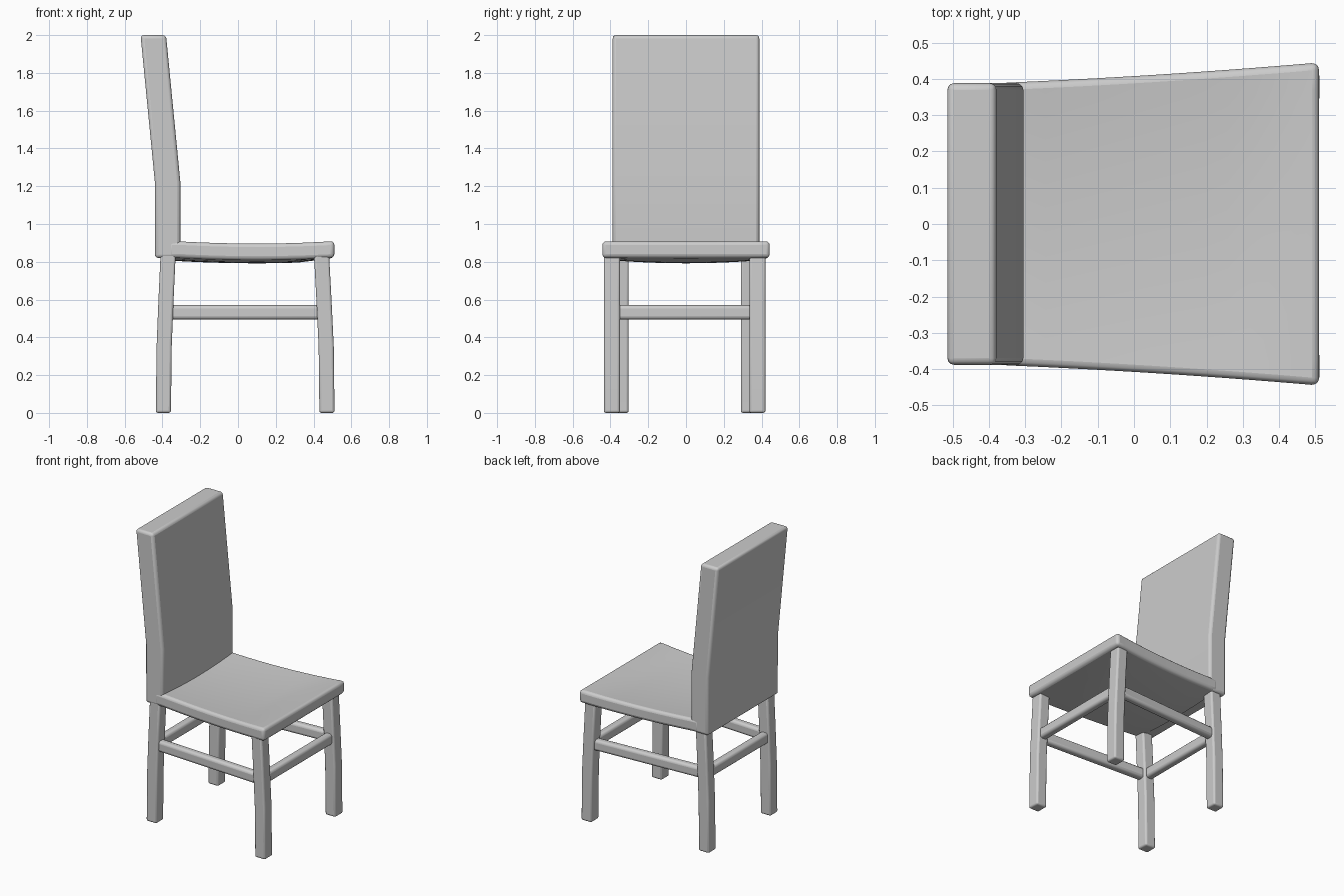
import bpy, bmesh
from mathutils import Vector

if "Cube" in bpy.data.objects:
    bpy.data.objects.remove(bpy.data.objects["Cube"])


def finish(name, bm, bevel, segments=3):
    """Turn a bmesh into a softly rounded, smooth-shaded object."""
    bmesh.ops.recalc_face_normals(bm, faces=bm.faces)
    mesh = bpy.data.meshes.new(name)
    bm.to_mesh(mesh)
    bm.free()
    ob = bpy.data.objects.new(name, mesh)
    bpy.context.collection.objects.link(ob)
    mod = ob.modifiers.new("rounding", 'BEVEL')
    mod.width, mod.segments = bevel, segments
    mod.limit_method, mod.angle_limit = 'ANGLE', 0.7
    bpy.ops.object.select_all(action='DESELECT')
    ob.select_set(True)
    bpy.context.view_layer.objects.active = ob
    bpy.ops.object.shade_smooth_by_angle(angle=0.6)
    return ob


def loft(name, rings, bevel):
    """Skin a list of equal-length point rings and cap the ends."""
    bm = bmesh.new()
    loops = [[bm.verts.new(p) for p in ring] for ring in rings]
    n = len(loops[0])
    for a, b in zip(loops, loops[1:]):
        for i in range(n):
            j = (i + 1) % n
            bm.faces.new((a[i], a[j], b[j], b[i]))
    bm.faces.new(loops[0])
    bm.faces.new(loops[-1])
    return finish(name, bm, bevel)


def leg(name, y, width, path):
    w, d = width / 2, 0.04
    loft(name, [[(x - d, y - w, z), (x + d, y - w, z), (x + d, y + w, z), (x - d, y + w, z)]
                for x, z in path], 0.012)


def rail(name, p, q, thick=0.055, low=0.495, high=0.57):
    p, q = Vector(p), Vector(q)
    d = (q - p).normalized()
    side = Vector((-d.y, d.x)) * thick / 2
    ring = lambda c: [(*(c + side), low), (*(c - side), low), (*(c - side), high), (*(c + side), high)]
    loft(name, [ring(p), ring(q)], 0.018)


# Dished seat, wider at the front
def half_width(x):
    t = (x + 0.44) / 0.95
    return 0.386 + 0.036 * t + 0.023 * t * t


bm = bmesh.new()
NX, NY, X0, X1 = 14, 12, -0.37, 0.51
layers = []
for base in (0.822, 0.91):
    grid = []
    for i in range(NX + 1):
        x = X0 + (X1 - X0) * i / NX
        sag = max(0, 1 - ((x - 0.1) / 0.42) ** 2)
        row = []
        for j in range(NY + 1):
            v = -1 + 2 * j / NY
            dip = 0.012 * sag + 0.018 * (1 - v * v) * min(1, (X1 - x) / 0.2)
            row.append(bm.verts.new((x, v * half_width(x), base - dip)))
        grid.append(row)
    layers.append(grid)
    for i in range(NX):
        for j in range(NY):
            bm.faces.new((grid[i][j], grid[i + 1][j], grid[i + 1][j + 1], grid[i][j + 1]))
lo, hi = layers
for i in range(NX):
    for j in (0, NY):
        bm.faces.new((lo[i][j], lo[i + 1][j], hi[i + 1][j], hi[i][j]))
for j in range(NY):
    for i in (0, NX):
        bm.faces.new((lo[i][j], lo[i][j + 1], hi[i][j + 1], hi[i][j]))
finish("seat", bm, 0.02)

# Solid backrest, leaning back above the bend
profile = [(-0.44, -0.305, 0.82), (-0.44, -0.305, 1.22), (-0.516, -0.381, 2.0)]
H = 0.388
loft("backrest", [[(a, -H, z), (b, -H, z), (b, H, z), (a, H, z)] for a, b, z in profile], 0.018)

# Legs and side rails
for side, label in ((-1, "right"), (1, "left")):
    yf, yb = side * 0.385 - 0.007, side * 0.338 - 0.007
    leg("front_leg_" + label, yf, 0.085,
        [(0.471, 0), (0.467, 0.35), (0.455, 0.6), (0.441, 0.86)])
    leg("back_leg_" + label, yb, 0.082,
        [(-0.395, 0), (-0.391, 0.35), (-0.381, 0.6), (-0.369, 0.86)])
    rail("side_rail_" + label, (-0.385, yb), (0.457, yf))

# Front and back rails
rail("front_rail", (0.457, -0.39), (0.457, 0.376))
rail("back_rail", (-0.385, -0.345), (-0.385, 0.331))
